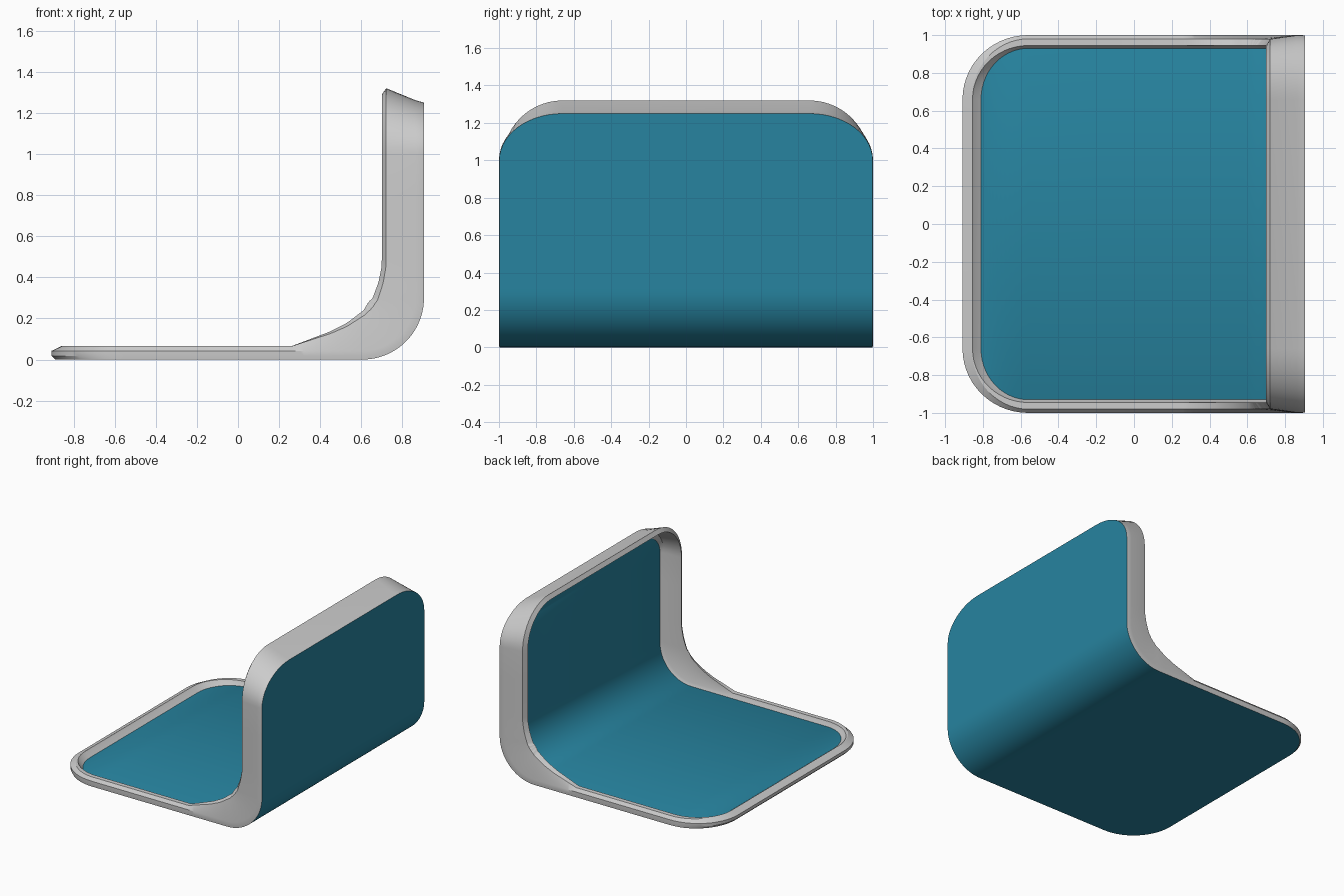
import bpy, bmesh, math

if "Cube" in bpy.data.objects:
    bpy.data.objects.remove(bpy.data.objects["Cube"])

BEND_X, BEND_R = 0.605, 0.3            # where the sheet starts to bend, bend radius
ARC = BEND_R * math.pi / 2
S_LOW, S_HIGH, Y_CORNER = -0.56, BEND_X + ARC + 0.70, 0.66   # where corner arcs end


def up(z):
    """Distance along the sheet for a height z on the upright."""
    return BEND_X + ARC + z - BEND_R


def place(s, y, h):
    """Map distance along the bent sheet and height off it to space."""
    if s <= BEND_X:
        return (s, y, h)
    if s < BEND_X + ARC:
        a = (s - BEND_X) / BEND_R
        r = BEND_R - h
        return (BEND_X + r * math.sin(a), y, BEND_R - r * math.cos(a))
    return (BEND_X + BEND_R - h, y, BEND_R + s - BEND_X - ARC)


# Rim height along the sheet: thin on the base, deep on the upright
KNOTS = [(-2, .065), (.26, .065), (.45, .137), (.53, .178), (.605, .235), (.72, .256),
         (.84, .263), (.96, .262), (1.076, .25), (1.15, .222), (1.23, .206), (1.3, .205), (3, .205)]


def rim_height(s):
    for (a, ha), (b, hb) in zip(KNOTS, KNOTS[1:]):
        if s <= b:
            return ha + (hb - ha) * (s - a) / (b - a)


STRAIGHT = [-0.2] + [0.26 + 1.04 * i / 52 for i in range(53)] + [1.55]


def half_outline(s0, s1, w):
    n = 14
    pts = []
    for i in range(n + 1):
        a = math.pi / 2 * i / n
        pts.append((S_LOW - (S_LOW - s0) * math.cos(a), Y_CORNER + (w - Y_CORNER) * math.sin(a)))
    pts += [(s, w) for s in STRAIGHT]
    for i in range(n + 1):
        a = math.pi / 2 * i / n
        pts.append((S_HIGH + (s1 - S_HIGH) * math.sin(a), Y_CORNER + (w - Y_CORNER) * math.cos(a)))
    return pts


def add_loop(bm, s0, s1, w, height):
    half = half_outline(s0, s1, w)
    full = half + [(s, -y) for s, y in reversed(half)]
    return [bm.verts.new(place(s, y, height(s))) for s, y in full]


def bridge(bm, a, b):
    n = len(a)
    for i in range(n):
        j = (i + 1) % n
        bm.faces.new((a[i], a[j], b[j], b[i]))


def fill(bm, loop):
    n = len(loop)
    for i in range(n // 2 - 1):
        bm.faces.new((loop[i], loop[i + 1], loop[n - 2 - i], loop[n - 1 - i]))


def finish(bm, name, angle, color=None):
    bmesh.ops.recalc_face_normals(bm, faces=bm.faces[:])
    me = bpy.data.meshes.new(name)
    bm.to_mesh(me)
    bm.free()
    ob = bpy.data.objects.new(name, me)
    bpy.context.collection.objects.link(ob)
    if color:
        mat = bpy.data.materials.new(name + "_blue")
        mat.diffuse_color = color
        mat.use_nodes = True
        mat.node_tree.nodes["Principled BSDF"].inputs["Base Color"].default_value = mat.diffuse_color
        me.materials.append(mat)
    bpy.ops.object.select_all(action='DESELECT')
    ob.select_set(True)
    bpy.context.view_layer.objects.active = ob
    bpy.ops.object.shade_smooth_by_angle(angle=math.radians(angle))
    return ob


# Cross-section of the rim: base end, upright end, half width, height off sheet
outer_edge = (-0.89, up(1.25), 0.998, lambda s: 0.0)
inner_edge = (-0.81, up(1.19), 0.93, lambda s: 0.03)
section = [
    outer_edge,
    (-0.908, up(1.255), 1.0, lambda s: 0.018),
    (-0.908, up(1.262), 1.0, lambda s: 0.042),
    (-0.86, up(1.32), 0.98, lambda s: rim_height(s) - 0.15 * (rim_height(s) - 0.065)),
    (-0.855, up(1.29), 0.945, rim_height),
    (-0.845, up(1.25), 0.942, lambda s: 0.055),
    inner_edge,
]

# Grey rim
bm = bmesh.new()
loops = [add_loop(bm, *p) for p in section]
for a, b in zip(loops, loops[1:] + loops[:1]):
    bridge(bm, a, b)
finish(bm, "rim", 25)

# Blue bent panel
bm = bmesh.new()
a, b = add_loop(bm, *outer_edge), add_loop(bm, *inner_edge)
bridge(bm, a, b)
fill(bm, a)
fill(bm, b)
finish(bm, "bent_panel", 25, (0.02, 0.23, 0.35, 1))
